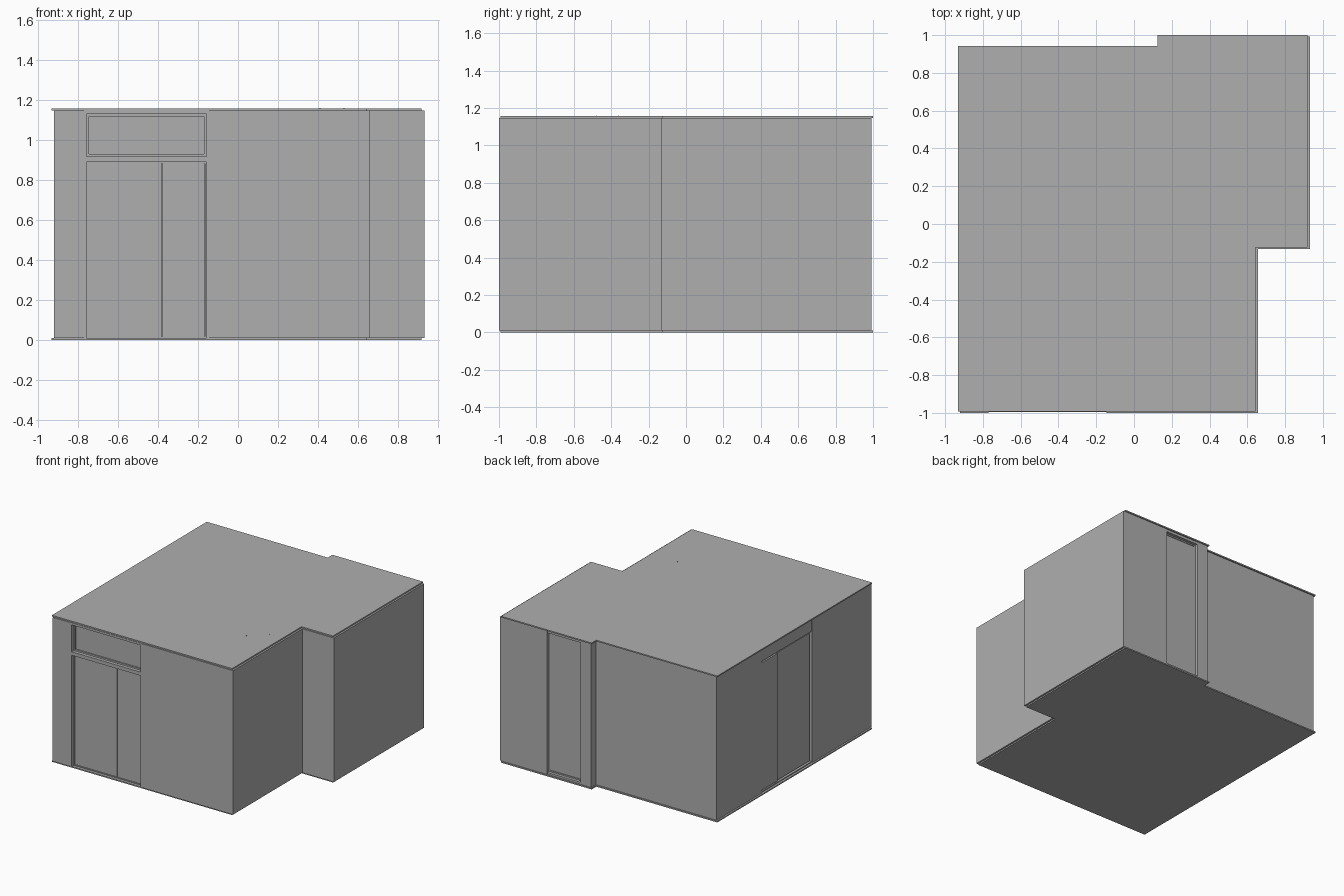
import bpy, bmesh

if "Cube" in bpy.data.objects:
    bpy.data.objects.remove(bpy.data.objects["Cube"])

T = 0.05             # wall thickness
Z0, Z1 = 0.01, 1.148  # wall bottom and top

grey = bpy.data.materials.new("dark_grey")
grey.diffuse_color = (0.43, 0.43, 0.43, 1)
grey.use_nodes = True
grey.node_tree.nodes["Principled BSDF"].inputs["Base Color"].default_value = grey.diffuse_color


def box(name, x0, x1, y0, y1, z0, z1):
    bm = bmesh.new()
    bmesh.ops.create_cube(bm, size=1)
    for v in bm.verts:
        v.co = (x1 if v.co.x > 0 else x0, y1 if v.co.y > 0 else y0, z1 if v.co.z > 0 else z0)
    return finish(name, bm)


def finish(name, bm):
    bmesh.ops.recalc_face_normals(bm, faces=bm.faces)
    me = bpy.data.meshes.new(name)
    bm.to_mesh(me)
    bm.free()
    me.materials.append(grey)
    ob = bpy.data.objects.new(name, me)
    bpy.context.collection.objects.link(ob)
    return ob


def slab(name, outline, z0, z1):
    bm = bmesh.new()
    face = bm.faces.new([bm.verts.new((x, y, z0)) for x, y in outline])
    up = bmesh.ops.extrude_face_region(bm, geom=[face])["geom"]
    bmesh.ops.translate(bm, vec=(0, 0, z1 - z0),
                        verts=[g for g in up if isinstance(g, bmesh.types.BMVert)])
    # keep the bottom face so the slab is closed
    if not any(all(abs(v.co.z - z0) < 1e-6 for v in f.verts) for f in bm.faces):
        bm.faces.new([v for v in bm.verts if abs(v.co.z - z0) < 1e-6])
    return finish(name, bm)


def side_box(side, name, u0, u1, d0, d1, z0, z1):
    """Box given along a wall (u) and by depth inward from its outer face (d)."""
    if side == "front":
        return box(name, u0, u1, -1 + d0, -1 + d1, z0, z1)
    if side == "left":
        return box(name, -0.92 + d0, -0.92 + d1, u0, u1, z0, z1)
    return box(name, u0, u1, 0.992 - d1, 0.992 - d0, z0, z1)


def frame(side, name, u0, u1, d0, d1, z0, z1, w):
    side_box(side, name + "_start_jamb", u0, u0 + w, d0, d1, z0, z1)
    side_box(side, name + "_end_jamb", u1 - w, u1, d0, d1, z0, z1)
    side_box(side, name + "_sill", u0 + w, u1 - w, d0, d1, z0, z0 + w)
    side_box(side, name + "_head", u0 + w, u1 - w, d0, d1, z1 - w, z1)


# Floor and ceiling slabs
outline = [(-0.933, -0.992), (0.643, -0.992), (0.643, -0.125), (0.918, -0.125),
           (0.918, 1.0), (0.125, 1.0), (0.125, 0.942), (-0.933, 0.942)]
slab("floor", outline, 0.0, 0.01)
slab("ceiling", outline, 1.148, 1.158)

# Solid walls, slightly shifted against the slabs
walls = {
    "front_wall_left": (-0.92, -0.77, -1, -1 + T),
    "front_wall_right": (-0.145, 0.657, -1, -1 + T),
    "right_wall_front": (0.657 - T, 0.657, -1 + T, -0.133),
    "notch_wall": (0.657 - T, 0.932, -0.133, -0.133 + T),
    "right_wall_back": (0.932 - T, 0.932, -0.133 + T, 0.992),
    "back_wall_right": (0.52, 0.932 - T, 0.992 - T, 0.992),
    "back_wall_corner": (0.135, 0.23, 0.992 - T, 0.992),
    "back_step_wall": (0.135, 0.135 + T, 0.932 - T, 0.992 - T),
    "back_wall_left": (-0.92, 0.135, 0.932 - T, 0.932),
    "left_wall_back": (-0.92, -0.92 + T, 0.365, 0.932 - T),
    "left_wall_front": (-0.92, -0.92 + T, -1 + T, -0.26),
}
for name, (x0, x1, y0, y1) in walls.items():
    box(name, x0, x1, y0, y1, Z0, Z1)

# Front entrance: transom window above an uneven double door
side_box("front", "front_lintel", -0.77, -0.145, 0.004, T, 1.13, Z1)
side_box("front", "front_transom_bar", -0.77, -0.145, 0.004, T, 0.89, 0.918)
side_box("front", "front_left_post", -0.77, -0.757, 0.004, T, Z0, Z1)
side_box("front", "front_right_post", -0.157, -0.145, 0.004, T, Z0, Z1)
frame("front", "transom_frame", -0.757, -0.157, 0.03, T, 0.918, 1.13, 0.012)
side_box("front", "transom_pane", -0.745, -0.169, 0.04, T, 0.93, 1.118)
frame("front", "front_door_frame", -0.757, -0.157, 0.03, T, Z0, 0.89, 0.007)
side_box("front", "front_door_wide_leaf", -0.75, -0.383, 0.036, T, 0.017, 0.883)
side_box("front", "front_door_narrow_leaf", -0.378, -0.168, 0.036, T, 0.017, 0.883)

# Left side double door under a plain header, with a shadow gap between them
side_box("left", "side_door_header", -0.26, 0.365, 0.004, T, 1.047, Z1)
side_box("left", "side_door_sill", -0.26, 0.365, 0.004, T, Z0, 0.018)
side_box("left", "side_door_narrow_leaf", 0.167, 0.365, 0.004, T, 0.027, 1.036)
side_box("left", "side_door_wide_leaf", -0.245, 0.160, 0.012, T, 0.027, 1.036)
side_box("left", "side_door_backing", -0.26, 0.365, 0.035, T, Z0, Z1 - 0.002)

# Tall back window
side_box("back", "back_window_sill", 0.23, 0.52, 0.002, T, Z0, 0.025)
side_box("back", "back_window_lintel", 0.23, 0.52, 0.002, T, 1.128, Z1)
frame("back", "back_window_frame", 0.23, 0.52, 0.025, T, 0.025, 1.128, 0.01)
side_box("back", "back_window_pane", 0.24, 0.51, 0.03, T, 0.035, 1.118)

# Tiny fixing stubs on the ceiling
for i, (x, y) in enumerate([(0.41, -0.48), (0.53, -0.36)]):
    box(f"ceiling_stub_{i + 1}", x - 0.002, x + 0.002, y - 0.002, y + 0.002, 1.15, 1.161)
